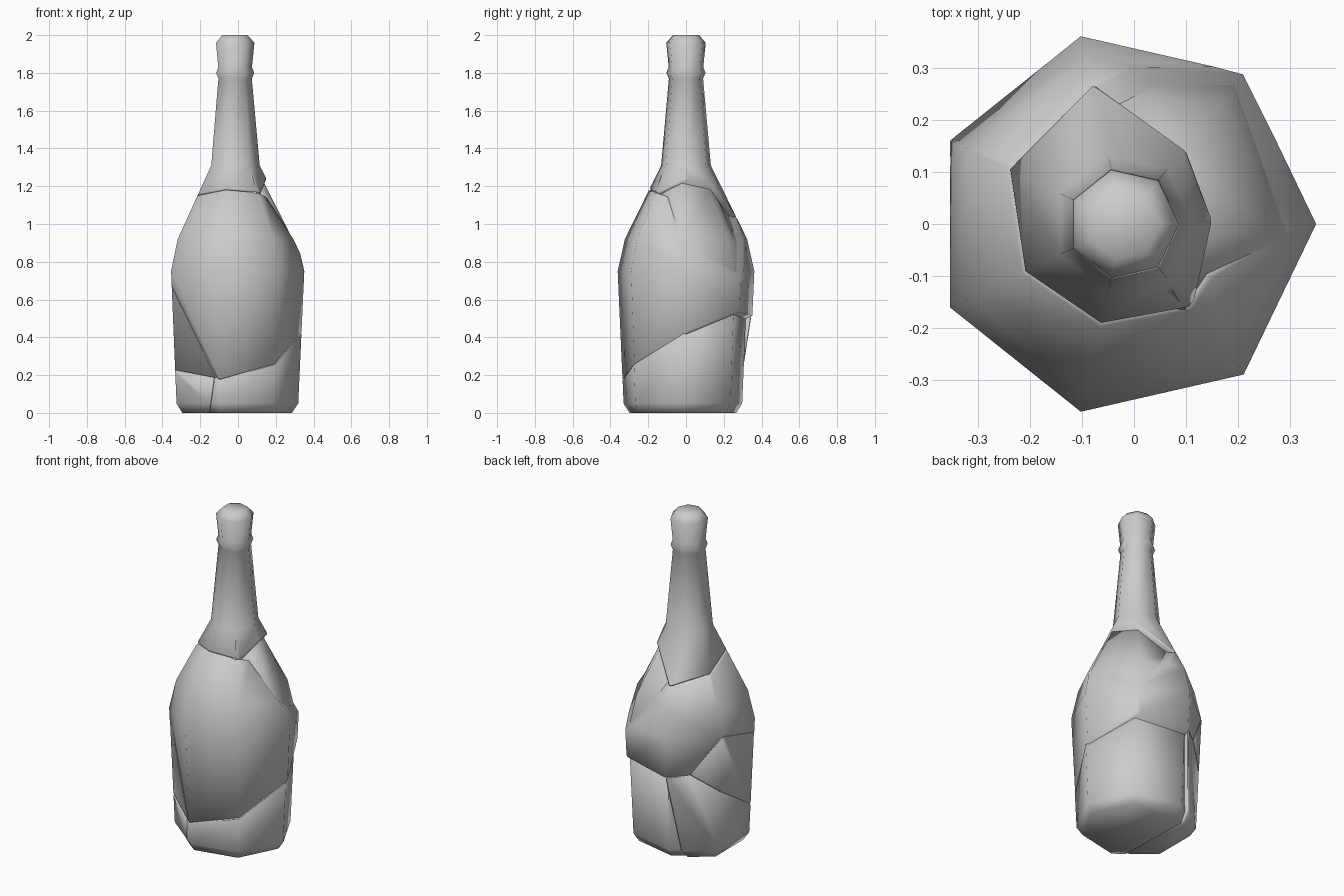
import bpy
import bmesh
from math import cos, sin, pi, radians
from mathutils import Vector, Matrix

cube = bpy.data.objects.get("Cube")
if cube:
    bpy.data.objects.remove(cube)

SIDES = 7
AXIS_X = -0.02

grey = bpy.data.materials.new("plain grey")
grey.use_nodes = True
GREY = (0.6, 0.6, 0.6, 1)
grey.diffuse_color = GREY
grey.node_tree.nodes["Principled BSDF"].inputs["Base Color"].default_value = GREY

# Bottle outline as (radius, height)
PROFILE = [(0.305, 0), (0.339, 0.05), (0.371, 0.75), (0.332, 0.92),
           (0.135, 1.31), (0.093, 1.77), (0.106, 1.80), (0.094, 1.83),
           (0.107, 1.96), (0.07, 2.0)]


def bottle():
    """Closed seven-sided solid turned from the outline."""
    bm = bmesh.new()
    rings = []
    for r, z in PROFILE:
        angles = [2 * pi * i / SIDES for i in range(SIDES)]
        rings.append([bm.verts.new((AXIS_X + r * cos(a), r * sin(a), z)) for a in angles])
    for low, high in zip(rings, rings[1:]):
        for i in range(SIDES):
            j = (i + 1) % SIDES
            bm.faces.new((low[i], low[j], high[j], high[i]))
    bm.faces.new(rings[0][::-1])
    bm.faces.new(rings[-1])
    return bm


def plane(a, b, c):
    """Crack plane through three points, normal pointing up or to +x."""
    a, b, c = Vector(a), Vector(b), Vector(c)
    n = (b - a).cross(c - a).normalized()
    if n.z < 0 and abs(n.z) > 0.2 or abs(n.z) <= 0.2 and n.x < 0:
        n.negate()
    return a, n


# Corners where cracks meet
front_low = (-0.10, -0.36, 0.16)
back_mid = (-0.10, 0.36, 0.52)
back_left = (-0.21, 0.27, 0.53)
back_high = (-0.07, 0.27, 1.03)

band_base = plane(front_low, (0.35, 0, 0.42), back_mid)
band_foot = plane(front_low, back_left, back_mid)
wedge_top = plane(front_low, (-0.35, -0.16, 0.67), back_left)
wedge_base = plane(front_low, (-0.35, -0.16, 0.21), back_left)
foot_split = plane(back_mid, (-0.165, 0.24, 0), (-0.15, -0.28, 0))
neck_base = plane((-0.06, -0.185, 1.18), (-0.24, 0.105, 1.09), back_high)
neck_side = plane(back_high, (0.095, 0.14, 1.2), (0.13, -0.08, 1.19))
shoulder_base = plane((0.35, 0, 0.82), (0.21, 0.29, 0.70), back_high)


def finish(name, bm):
    mesh = bpy.data.meshes.new(name)
    bmesh.ops.recalc_face_normals(bm, faces=bm.faces)
    bm.to_mesh(mesh)
    bm.free()
    mesh.materials.append(grey)
    ob = bpy.data.objects.new(name, mesh)
    bpy.context.collection.objects.link(ob)
    bpy.ops.object.select_all(action='DESELECT')
    ob.select_set(True)
    bpy.context.view_layer.objects.active = ob
    bpy.ops.object.shade_smooth_by_angle(angle=radians(60))
    return ob


def shard(name, above=(), below=(), move=None):
    """Piece of the bottle on the given sides of the crack planes."""
    bm = bottle()
    cuts = [(p, n, 1) for p, n in above] + [(p, n, -1) for p, n in below]
    for p, n, side in cuts:
        bmesh.ops.bisect_plane(bm, geom=bm.verts[:] + bm.edges[:] + bm.faces[:],
                               plane_co=p, plane_no=n * side, dist=0.0005,
                               clear_inner=True)
        rim = [e for e in bm.edges if e.is_boundary]
        if rim:
            bmesh.ops.holes_fill(bm, edges=rim, sides=0)
    bmesh.ops.recalc_face_normals(bm, faces=bm.faces)
    # Worn rims along the cracks
    sharp = [e for e in bm.edges if e.is_manifold and e.calc_face_angle() > radians(65)]
    bmesh.ops.bevel(bm, geom=sharp, offset=0.008, segments=1, affect='EDGES',
                    clamp_overlap=True)
    if move:
        bmesh.ops.transform(bm, matrix=move, verts=bm.verts)
    return finish(name, bm)


# Shards of the bottle
shard("neck", above=[neck_base, neck_side])
shard("shoulder_shard", above=[shoulder_base], below=[neck_side],
      move=Matrix.Translation((-0.018, -0.022, -0.01)))
shard("body_band", above=[band_base, band_foot, wedge_top],
      below=[neck_base, shoulder_base])
shard("side_wedge", above=[wedge_base], below=[wedge_top])
shard("left_foot", below=[wedge_base, band_foot, foot_split])
anchor = Vector((0, -0.33, 0))
sink = (Matrix.Translation(anchor) @ Matrix.Diagonal((1, 0.95, 1, 1))
        @ Matrix.Translation(-anchor))
shard("right_foot", above=[foot_split], below=[band_base], move=sink)

# Small loose chip below the neck
bm = bmesh.new()
bmesh.ops.create_cone(bm, cap_ends=True, segments=5, radius1=0.055, radius2=0.005,
                      depth=0.11, matrix=Matrix.Translation((0.07, -0.125, 1.205)))
finish("loose_chip", bm)
